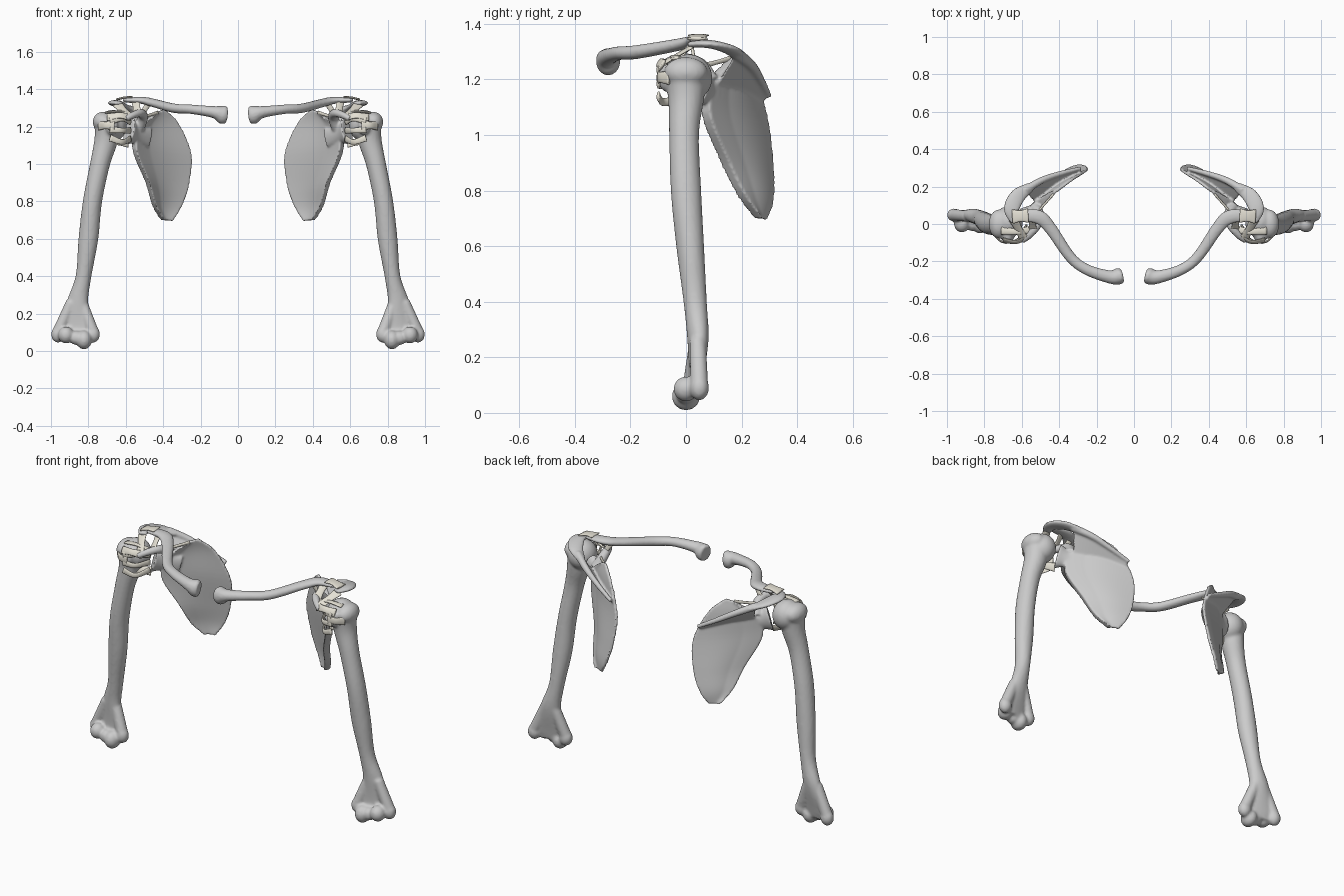
import bpy, bmesh, math
from mathutils import Vector as V, Matrix

if "Cube" in bpy.data.objects:
    bpy.data.objects.remove(bpy.data.objects["Cube"])

ligament_mat = bpy.data.materials.new("ligament")
ligament_mat.diffuse_color = (0.78, 0.75, 0.66, 1)
ligament_mat.use_nodes = True
ligament_mat.node_tree.nodes["Principled BSDF"].inputs["Base Color"].default_value = ligament_mat.diffuse_color


def smooth_path(pts, steps=6):
    """Catmull-Rom through tuples of any length."""
    P = [V(p) for p in pts]
    P = [2 * P[0] - P[1]] + P + [2 * P[-1] - P[-2]]
    out = []
    for a, b, c, d in zip(P, P[1:], P[2:], P[3:]):
        for k in range(steps):
            t = k / steps
            out.append((2 * b + (c - a) * t + (2 * a - 5 * b + 4 * c - d) * t ** 2
                        + (3 * b - a - 3 * c + d) * t ** 3) / 2)
    return out + [P[-2]]


def skin(bm, rings):
    R = [[bm.verts.new(p) for p in r] for r in rings]
    n = len(R[0])
    for a, b in zip(R, R[1:]):
        for i in range(n):
            bm.faces.new((a[i], a[(i + 1) % n], b[(i + 1) % n], b[i]))
    bm.faces.new(R[0][::-1])
    bm.faces.new(R[-1])


def tube(bm, pts, ref=(1, 0, 0), n=20):
    """Elliptical tube; points are x, y, z, radius along ref, radius across."""
    P = smooth_path(pts)
    C = [V(p[:3]) for p in P]
    rings = []
    for i, c in enumerate(C):
        t = (C[min(i + 1, len(C) - 1)] - C[max(i - 1, 0)]).normalized()
        u = (V(ref) - t * V(ref).dot(t)).normalized()
        w = t.cross(u)
        turns = [math.tau * k / n for k in range(n)]
        rings.append([c + u * P[i][3] * math.cos(q) + w * P[i][4] * math.sin(q) for q in turns])
    skin(bm, rings)


def taper(bm, pts, r0, r1):
    """Round rod whose radius runs evenly from r0 to r1."""
    r = [r0 + (r1 - r0) * i / (len(pts) - 1) for i in range(len(pts))]
    tube(bm, [(*p, q, q) for p, q in zip(pts, r)])


def blob(bm, c, r):
    m = Matrix.Translation(c) @ Matrix.Diagonal((*r, 1))
    bmesh.ops.create_uvsphere(bm, u_segments=24, v_segments=16, radius=1, matrix=m)


def finish(bm, name, voxel=0, smooth=0, mat=None):
    bmesh.ops.recalc_face_normals(bm, faces=bm.faces)
    for f in bm.faces:
        f.smooth = True
    me = bpy.data.meshes.new(name)
    bm.to_mesh(me)
    bm.free()
    ob = bpy.data.objects.new(name, me)
    bpy.context.collection.objects.link(ob)
    if voxel:
        r = ob.modifiers.new("fuse", 'REMESH')
        r.mode, r.voxel_size, r.use_smooth_shade = 'VOXEL', voxel, True
        s = ob.modifiers.new("soften", 'SMOOTH')
        s.factor, s.iterations = 0.5, smooth
    ob.modifiers.new("both_sides", 'MIRROR')
    if mat:
        me.materials.append(mat)


# Humerus: shaft, then head and tubercles, then condyles
bm = bmesh.new()
tube(bm, [(.697, 0, 1.24, .07, .08), (.705, 0, 1.13, .063, .065), (.738, -.007, 1, .053, .054),
          (.778, 0, .8, .051, .055), (.8, .015, .6, .053, .05), (.826, .033, .4, .042, .042),
          (.858, .043, .26, .058, .037), (.87, .035, .12, .09, .02), (.87, .02, .07, .085, .025)], (1, .2, 0))
blob(bm, (.672, .01, 1.205), (.078, .085, .085))
blob(bm, (.722, 0, 1.225), (.055, .078, .055))
blob(bm, (.675, -.07, 1.205), (.035, .03, .05))
for x, y in ((.775, .02), (.962, .048)):          # epicondyles and their ridges
    taper(bm, [(.86 + (x - .86) * .3, .042, .26), (x, y, .1)], .03, .032)
    blob(bm, (x, y, .09), (.037, .035, .045))
for x, z, r in ((.823, .06, .051), (.862, .07, .038), (.92, .086, .045)):   # elbow spool
    blob(bm, (x, 0, z), (.042, r, r))
finish(bm, "humerus", .008, 4)

# Scapula: thin bowed blade, each row running from inner edge to outer edge
bm = bmesh.new()
rows = smooth_path([(.395, .19, 1.295, .43, .165, 1.28), (.32, .245, 1.22, .52, .1, 1.2),
                    (.25, .292, 1.05, .555, .07, 1.08), (.268, .312, .87, .485, .14, .9),
                    (.31, .31, .76, .45, .2, .78), (.35, .288, .695, .405, .26, .7)])
back = V((.58, .81, .05))
rings = []
for k, r in enumerate(rows):
    m, l = V(r[:3]), V(r[3:])
    bow = .025 * math.sin(math.pi * k / (len(rows) - 1))
    mid = [(m.lerp(l, s) + back * bow * math.sin(math.pi * s), .008 + .045 * max(0, s - .7))
           for s in [j / 20 for j in range(21)]]
    rings.append([p + back * t for p, t in mid] + [p - back * t for p, t in reversed(mid)])
skin(bm, rings)
# Scapular spine: a fin with a thick crest
crest = [(.285, .298, 1.14), (.39, .27, 1.195), (.49, .235, 1.25), (.585, .18, 1.295)]
top = smooth_path(crest)
d = V((0, .002, .009))
foot = [V((.29, .285, 1.13)).lerp(V((.535, .12, 1.195)), i / (len(top) - 1)) for i in range(len(top))]
skin(bm, [[b - d, c - d, c + d, b + d] for b, c in zip(foot, top)])
taper(bm, crest, .011, .022)
# Acromion
tube(bm, [(.55, .2, 1.28, .014, .025), (.62, .15, 1.31, .016, .042),
          (.655, .08, 1.327, .015, .042), (.637, .01, 1.325, .011, .022)], (0, 0, 1))
# Neck, socket and coracoid hook
tube(bm, [(.47, .135, 1.14, .05, .015), (.54, .08, 1.16, .05, .026), (.585, .045, 1.175, .075, .046)], (0, 0, 1))
taper(bm, [(.53, .09, 1.19), (.508, .05, 1.25), (.52, -.01, 1.272), (.56, -.06, 1.262), (.598, -.09, 1.242)],
      .031, .015)
finish(bm, "scapula", .0065, 4)

# Clavicle: S-shaped bar, flared at the breastbone, flat at the shoulder
bm = bmesh.new()
tube(bm, [(.062, -.275, 1.262, .044, .038), (.085, -.28, 1.265, .05, .044), (.13, -.283, 1.278, .032, .035),
          (.25, -.245, 1.293, .025, .029), (.34, -.177, 1.298, .025, .029), (.445, -.025, 1.325, .022, .033),
          (.51, .037, 1.34, .019, .038), (.615, .044, 1.342, .012, .03)], (0, 0, 1))
finish(bm, "clavicle", .007, 3)


# Ligaments: flat straps, optionally bulging around the humeral head
def strap(bm, a, b, w, ref=(0, 0, 1), bulge=0):
    a, b = V(a), V(b)
    out = ((a + b) / 2 - V((.66, .02, 1.19))).normalized() * bulge
    tube(bm, [(*(a.lerp(b, s) + out * 4 * s * (1 - s)), w * (.9 + abs(s - .5) / 2), .006)
              for s in (0, .5, 1)], ref, 14)


bm = bmesh.new()
strap(bm, (.565, .045, 1.358), (.65, .04, 1.345), .034, (0, 1, 0), .004)
finish(bm, "acromioclavicular_ligament", mat=ligament_mat)

bm = bmesh.new()
strap(bm, (.515, .03, 1.265), (.475, .02, 1.33), .016, (1, 0, 0))
strap(bm, (.54, -.03, 1.275), (.545, .03, 1.335), .022, (1, .5, 0))
finish(bm, "coracoclavicular_ligament", mat=ligament_mat)

bm = bmesh.new()
strap(bm, (.585, -.085, 1.255), (.645, .025, 1.32), .024, (1, .3, 0))
finish(bm, "coracoacromial_ligament", mat=ligament_mat)

bm = bmesh.new()
strap(bm, (.43, .16, 1.275), (.51, .07, 1.25), .009)
finish(bm, "transverse_scapular_ligament", mat=ligament_mat)

bm = bmesh.new()
for z in (1.225, 1.18, 1.135):
    strap(bm, (.575, -.005, z), (.685, -.1, z + .005), .016, bulge=.035)
strap(bm, (.59, .03, 1.11), (.68, -.03, 1.125), .022, (.7, 0, 1))
finish(bm, "glenohumeral_ligaments", mat=ligament_mat)

bm = bmesh.new()
strap(bm, (.575, -.075, 1.25), (.7, -.085, 1.25), .02, (0, .6, 1), .02)
strap(bm, (.55, -.03, 1.265), (.71, -.035, 1.275), .018, (0, 1, 0), .015)
finish(bm, "coracohumeral_ligament", mat=ligament_mat)

bm = bmesh.new()
strap(bm, (.66, -.1, 1.205), (.745, -.06, 1.205), .022, bulge=.015)
finish(bm, "transverse_humeral_ligament", mat=ligament_mat)
